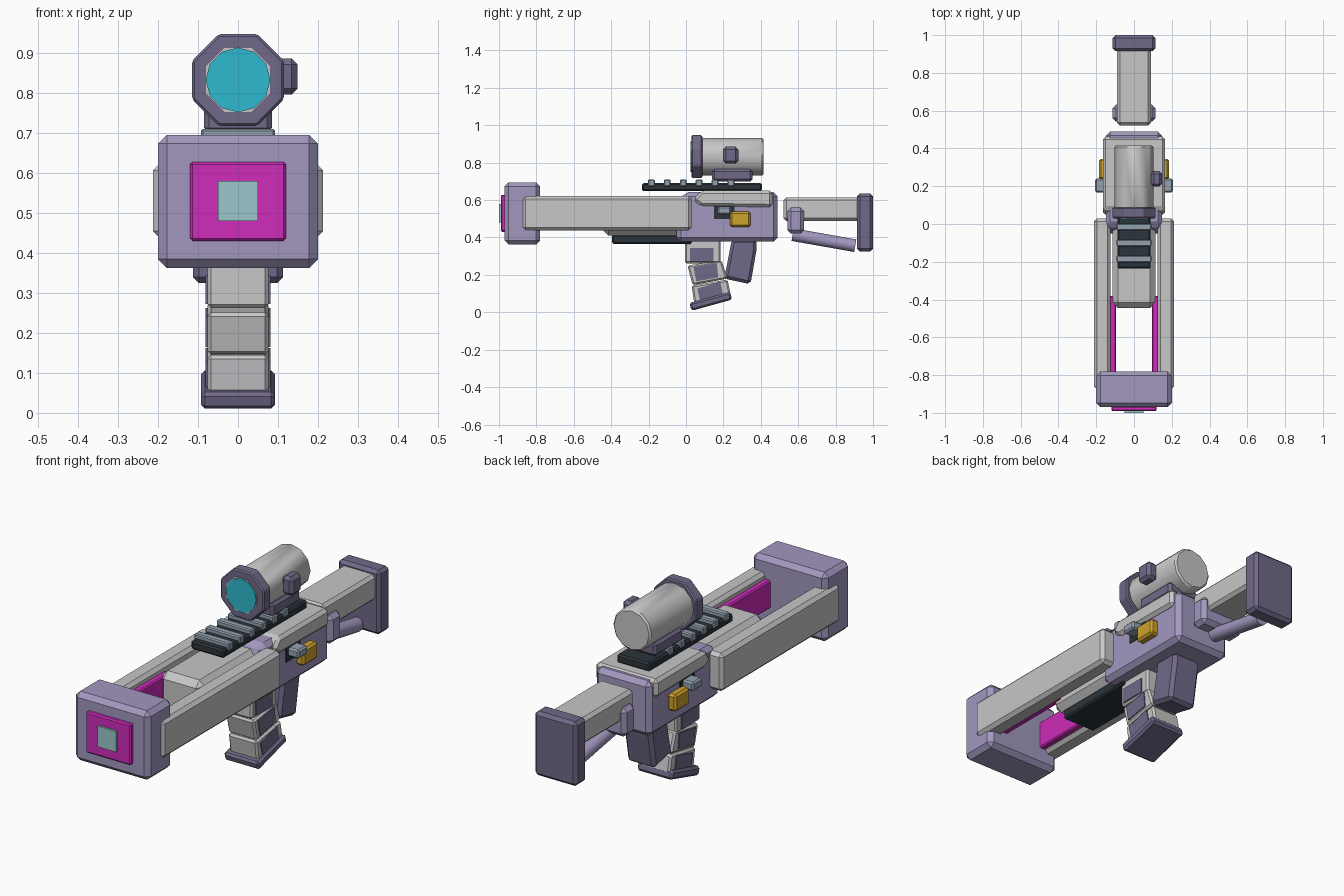
import bpy, bmesh, math
from mathutils import Matrix, Vector

if "Cube" in bpy.data.objects:
    bpy.data.objects.remove(bpy.data.objects["Cube"])


def material(name, r, g, b):
    m = bpy.data.materials.new(name)
    m.diffuse_color = (r, g, b, 1)
    m.use_nodes = True
    m.node_tree.nodes["Principled BSDF"].inputs["Base Color"].default_value = m.diffuse_color
    return m


LAV = material("lavender", .36, .31, .52)
PUR = material("dark purple", .165, .14, .25)
GREY = material("light grey", .57, .57, .58)
NAVY = material("near black", .024, .034, .043)
STEEL = material("blue grey", .29, .36, .43)
MAG = material("magenta", .62, .025, .49)
CYAN = material("cyan", .028, .49, .62)
TEAL = material("pale teal", .33, .57, .60)
GOLD = material("gold", .62, .37, .025)


def finish(name, bm, mat, bevel=0):
    bmesh.ops.recalc_face_normals(bm, faces=bm.faces)
    me = bpy.data.meshes.new(name)
    bm.to_mesh(me)
    bm.free()
    me.materials.append(mat)
    ob = bpy.data.objects.new(name, me)
    bpy.context.collection.objects.link(ob)
    if bevel:
        mod = ob.modifiers.new("Bevel", 'BEVEL')
        mod.width, mod.segments = bevel, 1
        mod.limit_method, mod.angle_limit = 'ANGLE', math.radians(30)
    return ob


def prism(name, pts, x0, x1, mat, bevel=0):
    """Side profile of (y, z) points extruded from x0 to x1."""
    bm = bmesh.new()
    f = bm.faces.new([bm.verts.new((x0, y, z)) for y, z in pts])
    r = bmesh.ops.extrude_face_region(bm, geom=[f])
    vs = [v for v in r["geom"] if isinstance(v, bmesh.types.BMVert)]
    bmesh.ops.translate(bm, verts=vs, vec=(x1 - x0, 0, 0))
    return finish(name, bm, mat, bevel)


def box(name, x0, x1, y0, y1, z0, z1, mat, bevel=0):
    return prism(name, [(y0, z0), (y1, z0), (y1, z1), (y0, z1)], x0, x1, mat, bevel)


def tube(name, a, b, r, n, mat, bevel=0, turn=0.0):
    """Solid n-sided cylinder between two points."""
    a, b = Vector(a), Vector(b)
    bm = bmesh.new()
    q = (b - a).to_track_quat('Z', 'Y').to_matrix().to_4x4()
    bmesh.ops.create_cone(bm, cap_ends=True, segments=n, radius1=r, radius2=r,
                          depth=(b - a).length,
                          matrix=Matrix.Translation((a + b) / 2) @ q @ Matrix.Rotation(turn, 4, 'Z'))
    return finish(name, bm, mat, bevel)


def smooth(ob):
    bpy.ops.object.select_all(action='DESELECT')
    ob.select_set(True)
    bpy.context.view_layer.objects.active = ob
    bpy.ops.object.shade_smooth_by_angle(angle=math.radians(38))


# Muzzle block with its glowing plate
box("muzzle_block", -.2, .2, -.97, -.78, .362, .695, LAV, .022)
box("muzzle_plate", -.12, .12, -.99, -.965, .43, .627, MAG, .006)
box("muzzle_centre", -.05, .05, -1.0, -.985, .48, .58, TEAL)

# Central body and underside plate
box("barrel_body", -.115, .115, -.445, .06, .41, .615, GREY, .03)
box("underside_plate", -.09, .09, -.395, .03, .365, .415, NAVY, .008)

# Receiver and top cover
prism("receiver", [(-.05, .378), (.49, .378), (.49, .642), (-.01, .642), (-.05, .56)],
      -.148, .148, LAV, .022)
prism("top_cover", [(.04, .60), (.08, .568), (.462, .562), (.462, .65), (.08, .65)],
      -.165, .165, GREY, .015)

# Parts repeated on both sides
for s, side in ((1, "right"), (-1, "left")):
    def sided(name, x0, x1, *rest):
        box(name + "_" + side, *sorted((s * x0, s * x1)), *rest)
    sided("side_rail", .125, .213, -.875, .03, .438, .622, GREY, .016)
    sided("inner_strip", .095, .13, -.80, -.38, .455, .59, MAG, .006)
    sided("latch", .14, .186, .235, .345, .456, .538, GOLD, .01)
    sided("lever_recess", .14, .152, .15, .26, .50, .57, NAVY)
    sided("lever", .14, .206, .168, .24, .522, .565, STEEL, .008)

# Accessory rail with cross ribs
box("accessory_rail", -.088, .088, -.235, .405, .648, .69, NAVY, .008)
for i in range(6):
    y = -.185 + .085 * i
    box("rail_rib_%d" % (i + 1), -.093, .093, y - .018, y + .018, .672, .71, STEEL, .005)

# Scope
ZC = .832
box("scope_mount", -.085, .085, .14, .355, .70, .765, PUR, .012)
smooth(tube("scope_tube", (0, .07, ZC), (0, .415, ZC), .102, 12, GREY, .008))
tube("scope_hood", (0, .03, ZC), (0, .087, ZC), .115 / math.cos(math.pi / 8), 8, PUR, .006, math.pi / 8)
tube("lens_rim", (0, .027, ZC), (0, .04, ZC), .087, 8, GREY, 0, math.pi / 8)
tube("lens", (0, .023, ZC), (0, .04, ZC), .081, 12, CYAN)
box("scope_knob", .09, .149, .198, .28, .795, .886, PUR, .015)

# Curved magazine in three segments, each with side panels
segments = [
    ([(-.005, .262), (.185, .262), (.185, .39), (-.005, .39)],
     [(.022, .272), (.147, .272), (.147, .345), (.022, .345)]),
    ([(.035, .145), (.222, .18), (.19, .278), (.008, .25)],
     [(.055, .165), (.172, .187), (.165, .262), (.04, .242)]),
    ([(.045, .04), (.24, .09), (.222, .175), (.03, .143)],
     [(.075, .065), (.197, .092), (.184, .162), (.06, .127)]),
]
for i, (body, panel) in enumerate(segments):
    prism("magazine_segment_%d" % (i + 1), body, -.076, .076, GREY, .009)
    prism("magazine_panel_%d" % (i + 1), panel, -.081, .081, PUR)
prism("magazine_base", [(.03, .008), (.247, .068), (.235, .108), (.018, .05)], -.093, .093, PUR, .01)

# Grip
prism("grip", [(.205, .18), (.345, .15), (.378, .34), (.378, .39), (.245, .39)], -.075, .075, PUR, .016)

# Stock, its bracket, strut and end pad
box("stock", -.09, .09, .522, .93, .488, .615, GREY, .015)
box("stock_bracket", -.115, .115, .542, .632, .42, .56, LAV, .02)
smooth(tube("stock_strut", (0, .57, .415), (0, .905, .356), .034, 12, LAV))
box("stock_pad", -.113, .113, .915, 1.0, .325, .635, PUR, .015)
